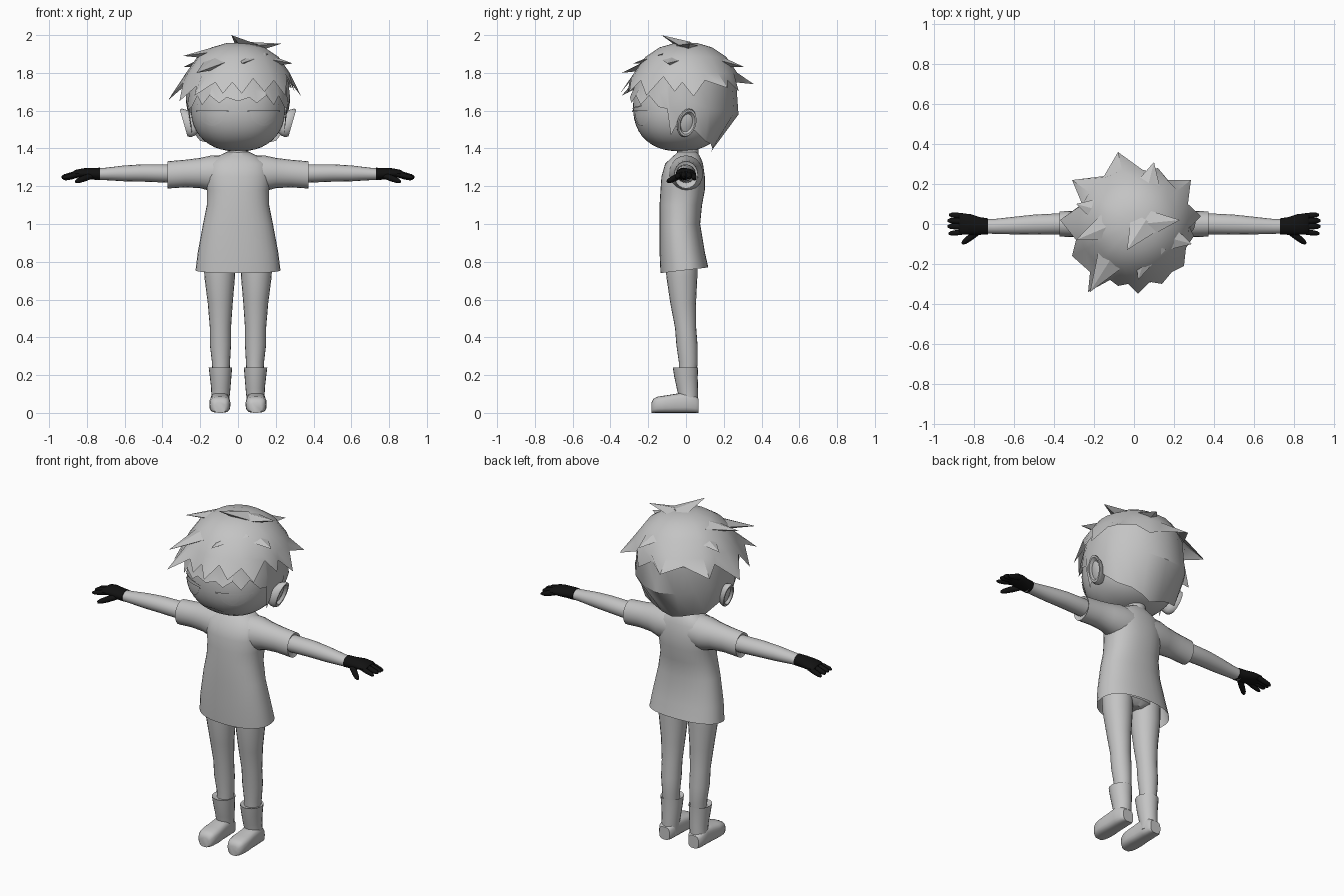
import bpy, bmesh, math
from mathutils import Vector as V


def material(name, c):
    m = bpy.data.materials.new(name)
    m.diffuse_color = (c, c, c, 1)
    return m


GREY = material("plain_grey", 0.55)
BLACK = material("glove_black", 0.006)


def finish(name, bm, mat=GREY, mirror=False, angle=40):
    bmesh.ops.recalc_face_normals(bm, faces=bm.faces)
    me = bpy.data.meshes.new(name)
    bm.to_mesh(me)
    bm.free()
    for p in me.polygons:
        p.use_smooth = True
    me.set_sharp_from_angle(angle=math.radians(angle))
    me.materials.append(mat)
    ob = bpy.data.objects.new(name, me)
    bpy.context.collection.objects.link(ob)
    if mirror:
        ob.modifiers.new("mirror", 'MIRROR').use_mirror_merge = False
    return ob


def ellipse(c, u, v, n=20, e=1.0):
    """Closed ring round c with half axes u and v; e below 1 squares it off."""
    pw = lambda t: math.copysign(abs(t) ** e, t)
    return [V(c) + V(u) * pw(math.cos(a)) + V(v) * pw(math.sin(a))
            for a in (2 * math.pi * i / n for i in range(n))]


def loft(bm, rings, start=True, end=True):
    rows = [[bm.verts.new(p) for p in r] for r in rings]
    n = len(rows[0])
    for a, b in zip(rows, rows[1:]):
        for i in range(n):
            j = (i + 1) % n
            bm.faces.new((a[i], a[j], b[j], b[i]))
    if start:
        bm.faces.new(rows[0])
    if end:
        bm.faces.new(rows[-1])
    return rows


def lofted(name, rings, start=True, end=True, **kw):
    bm = bmesh.new()
    loft(bm, rings, start, end)
    return finish(name, bm, **kw)


# Head: a rounded, slightly squared ball
HC, HR, HP = V((0, -0.03, 1.62)), (0.25, 0.25, 0.235), 2.3
bm = bmesh.new()
bmesh.ops.create_uvsphere(bm, u_segments=36, v_segments=24, radius=1)
for v in bm.verts:
    k = sum(abs(v.co[i] / HR[i]) ** HP for i in range(3)) ** (-1 / HP)
    v.co = HC + v.co * k
finish("head", bm)


def face_y(x, z):
    s = 1 - abs(x / HR[0]) ** HP - abs((z - HC.z) / HR[2]) ** HP
    return HC.y - HR[1] * max(s, 0) ** (1 / HP)


def face_plate(name, x0, x1, top, bottom, off, mirror=True):
    """Thin strip laid on the face between two height curves."""
    bm = bmesh.new()
    prev = None
    for i in range(15):
        t = i / 14
        x = x0 + (x1 - x0) * t
        col = []
        for k in range(5):
            z = top(t) + (bottom(t) - top(t)) * k / 4
            col.append(bm.verts.new((x, face_y(x, z) - off, z)))
        if prev:
            for k in range(4):
                bm.faces.new((prev[k], prev[k + 1], col[k + 1], col[k]))
        prev = col
    finish(name, bm, mirror=mirror)


arch = lambda t: max(math.sin(math.pi * t), 0)
face_plate("eye", 0.06, 0.215, lambda t: 1.592, lambda t: 1.59 - 0.07 * arch(t) ** 0.6, 0.004)
face_plate("iris", 0.10, 0.175, lambda t: 1.591, lambda t: 1.588 - 0.055 * arch(t) ** 0.6, 0.007)
face_plate("eyelid", 0.05, 0.222, lambda t: 1.602, lambda t: 1.592, 0.008)
face_plate("eyebrow", 0.05, 0.215, lambda t: 1.615 + 0.018 * t, lambda t: 1.608 + 0.018 * t, 0.005)
face_plate("mouth", -0.065, 0.065, lambda t: 1.464 + 0.014 * arch(t),
           lambda t: 1.460 + 0.014 * arch(t), 0.004, False)

# Ears: flattened bowl with a raised rim, leaning outwards
def ear_ring(d, s):
    return ellipse((0.262 + d, 0.0 + d * 0.3, 1.535), V((0, 0.05, 0)) * s,
                   V((0.022, 0.012, 0.076)) * s, 20)


lofted("ear", [ear_ring(-0.05, 0.55), ear_ring(-0.01, 0.9), ear_ring(0.012, 1.0), ear_ring(0.026, 0.93),
               ear_ring(0.026, 0.78), ear_ring(0.010, 0.62), ear_ring(0.016, 0.3)], mirror=True)


# Hair top layer: cap ending in a jagged rim of tips and notches
RIM = [(0.02, -0.35, 1.69), (0.08, -0.29, 1.77), (0.14, -0.30, 1.70), (0.19, -0.24, 1.76),
       (0.25, -0.21, 1.68), (0.26, -0.12, 1.78), (0.30, -0.06, 1.70), (0.28, -0.02, 1.75),
       (0.335, 0.04, 1.675), (0.27, 0.10, 1.76), (0.285, 0.22, 1.72), (0.17, 0.22, 1.76),
       (0.12, 0.28, 1.70), (0.04, 0.26, 1.75), (-0.08, 0.36, 1.74), (-0.15, 0.24, 1.76),
       (-0.31, 0.22, 1.72), (-0.26, 0.10, 1.75), (-0.37, 0.02, 1.655), (-0.29, -0.08, 1.75),
       (-0.31, -0.16, 1.65), (-0.22, -0.24, 1.73), (-0.23, -0.34, 1.68), (-0.12, -0.28, 1.75),
       (-0.08, -0.31, 1.69), (-0.03, -0.30, 1.75)]


def hair_ring(points, r, z):
    out = []
    for x, y, _ in points:
        d = V((x, y, 0)).normalized()
        out.append(V((d.x * r, d.y * r, z)))
    return out


lofted("hair_top", [hair_ring(RIM, 0.06, 1.958), hair_ring(RIM, 0.14, 1.935), hair_ring(RIM, 0.215, 1.885),
                    hair_ring(RIM, 0.275, 1.80), [V(p) for p in RIM]], end=False, angle=35)

# Hair under layer: fringe, sideburns and pointed nape
HALF = [(0.06, -0.297, 1.67), (0.10, -0.288, 1.64), (0.15, -0.265, 1.68), (0.19, -0.24, 1.63),
        (0.215, -0.195, 1.68), (0.245, -0.145, 1.62), (0.258, -0.10, 1.61), (0.243, -0.08, 1.47),
        (0.25, -0.03, 1.56), (0.25, 0.04, 1.50), (0.20, 0.10, 1.44), (0.13, 0.13, 1.425),
        (0.06, 0.14, 1.40)]
EDGE = [(0, -0.305, 1.65)] + HALF + [(0, 0.13, 1.38)] + [(-x, y, z) for x, y, z in reversed(HALF)]
mid = [V((p.x, p.y, 1.78 + (e[2] - 1.78) * 0.5)) for p, e in zip(hair_ring(EDGE, 0.278, 0), EDGE)]
lofted("hair_under", [hair_ring(EDGE, 0.262, 1.80), mid, [V(e) for e in EDGE]],
       start=False, end=False, angle=35)

# Loose locks: flat pyramids from root to tip
LOCKS = [((-0.29, -0.08, 1.89), (-0.10, 0, 1.92)), ((0.23, 0.02, 1.955), (0.03, 0, 1.94)),
         ((-0.035, -0.13, 2.0), (0.06, 0.02, 1.94)), ((-0.22, -0.34, 1.80), (-0.10, -0.15, 1.87)),
         ((0.10, 0.31, 1.83), (0.06, 0.15, 1.88)), ((0.29, -0.10, 1.85), (0.14, -0.06, 1.88)),
         ((0.02, -0.28, 1.85), (0.08, -0.10, 1.90)), ((-0.29, 0.10, 1.83), (-0.14, 0.06, 1.88))]
bm = bmesh.new()
for tip, root in LOCKS:
    tip, root = V(tip), V(root)
    side = (tip - root).cross(V((0, 0, 1))).normalized() * 0.085
    a, b, c, d, t = [bm.verts.new(p) for p in (root + side, root + V((0, 0, 0.025)), root - side,
                                               root - V((0, 0, 0.05)), tip)]
    for f in ((a, b, t), (b, c, t), (c, d, t), (d, a, t), (a, d, c, b)):
        bm.faces.new(f)
finish("hair_locks", bm, angle=20)

# Neck
lofted("neck", [ellipse((0, 0.01, z), (r, 0, 0), (0, r, 0)) for z, r in
                ((1.30, 0.07), (1.37, 0.056), (1.45, 0.06))])

# Shirt body: height, half width, front, back; the hem tilts up to the rear
BODY = [(0.755, 0.225, -0.135, 0.118), (0.85, 0.213, -0.14, 0.10), (1.0, 0.185, -0.14, 0.075),
        (1.1, 0.165, -0.14, 0.085), (1.18, 0.165, -0.135, 0.10), (1.25, 0.175, -0.13, 0.10),
        (1.32, 0.165, -0.11, 0.09), (1.357, 0.11, -0.07, 0.075), (1.38, 0.062, -0.045, 0.06)]
rings = [ellipse((0, (f + b) / 2, z), (w, 0, 0), (0, (b - f) / 2, 0.015 if z < 0.8 else 0), 32, 0.88)
         for z, w, f, b in BODY]
lofted("shirt", rings, start=False)


def along_x(rows, n=16):
    """Rings across x: x, y, z, half depth, half height."""
    return [ellipse((x, y, z), (0, ry, 0), (0, 0, rz), n) for x, y, z, ry, rz in rows]


# Sleeves with a turned-in cuff
lofted("sleeve", along_x([(0.06, 0, 1.27, 0.09, 0.095), (0.14, 0, 1.268, 0.09, 0.095),
                          (0.20, 0, 1.27, 0.075, 0.08), (0.28, 0, 1.267, 0.066, 0.073),
                          (0.372, 0, 1.26, 0.063, 0.072), (0.362, 0, 1.262, 0.05, 0.05)], 20), mirror=True)

# Arms
lofted("arm", along_x([(0.30, 0, 1.265, 0.05, 0.05), (0.40, 0, 1.268, 0.052, 0.048),
                       (0.50, -0.003, 1.27, 0.05, 0.046), (0.60, -0.008, 1.268, 0.044, 0.042),
                       (0.70, -0.012, 1.265, 0.037, 0.033), (0.75, -0.012, 1.263, 0.036, 0.03)]), mirror=True)

# Gloves: palm, four fingers and a thumb
bm = bmesh.new()
loft(bm, along_x([(0.73, -0.012, 1.265, 0.040, 0.033), (0.77, -0.010, 1.266, 0.044, 0.031),
                  (0.82, -0.002, 1.268, 0.052, 0.027), (0.86, 0.0, 1.267, 0.053, 0.020),
                  (0.875, 0.0, 1.265, 0.045, 0.012)]))
FINGERS = [((0.84, 0.038, 1.262), (0.925, 0.046, 1.238), 0.014), ((0.84, 0.014, 1.268), (0.933, 0.017, 1.245), 0.015),
           ((0.84, -0.012, 1.268), (0.933, -0.012, 1.248), 0.015), ((0.84, -0.038, 1.264), (0.928, -0.048, 1.245), 0.013),
           ((0.77, -0.030, 1.258), (0.86, -0.098, 1.224), 0.016)]
for a, b, r in FINGERS:
    a, b = V(a), V(b)
    d = (b - a).normalized()
    u = d.cross(V((0, 0, 1))).normalized()
    w = u.cross(d)
    loft(bm, [ellipse(a + (b - a) * t, u * r * s, w * r * s, 10)
              for t, s in ((0, 1), (0.5, 1.05), (0.85, 0.85), (1, 0.4))])
finish("glove", bm, mat=BLACK, mirror=True)


def along_z(rows, n=20):
    """Rings up z: z, x, half width, y, half depth."""
    return [ellipse((x, y, z), (rx, 0, 0), (0, ry, 0), n) for z, x, rx, y, ry in rows]


# Legs and hips
lofted("leg", along_z([(0.18, 0.09, 0.043, 0.008, 0.045), (0.27, 0.09, 0.048, 0.012, 0.05),
                       (0.36, 0.093, 0.056, 0.005, 0.056), (0.45, 0.093, 0.056, -0.002, 0.056),
                       (0.58, 0.094, 0.066, -0.015, 0.068), (0.72, 0.097, 0.081, -0.022, 0.082),
                       (0.82, 0.097, 0.085, -0.024, 0.085), (0.92, 0.08, 0.08, -0.025, 0.08)]), mirror=True)
lofted("hips", along_z([(0.77, 0, 0.05, -0.02, 0.06), (0.80, 0, 0.15, -0.02, 0.085),
                        (0.95, 0, 0.15, -0.025, 0.08)]))

# Boot shafts with an open-looking top
lofted("boot_shaft", along_z([(0.03, 0.094, 0.048, 0.015, 0.048), (0.08, 0.093, 0.048, 0.013, 0.05),
                              (0.13, 0.091, 0.051, 0.007, 0.056), (0.19, 0.092, 0.057, 0.0, 0.062),
                              (0.24, 0.093, 0.062, -0.003, 0.067), (0.232, 0.092, 0.046, 0.005, 0.05)]), mirror=True)

# Boot feet: y, half width, height, on a flat sole
FOOT = [(0.067, 0.034, 0.075), (0.05, 0.046, 0.09), (0.0, 0.05, 0.11), (-0.06, 0.052, 0.10),
        (-0.11, 0.056, 0.092), (-0.15, 0.053, 0.086), (-0.172, 0.044, 0.075), (-0.182, 0.03, 0.055)]
lofted("boot_foot", [ellipse((0.096, y, h / 2), (w, 0, 0), (0, 0, h / 2), 20, 0.65) for y, w, h in FOOT],
       mirror=True)
